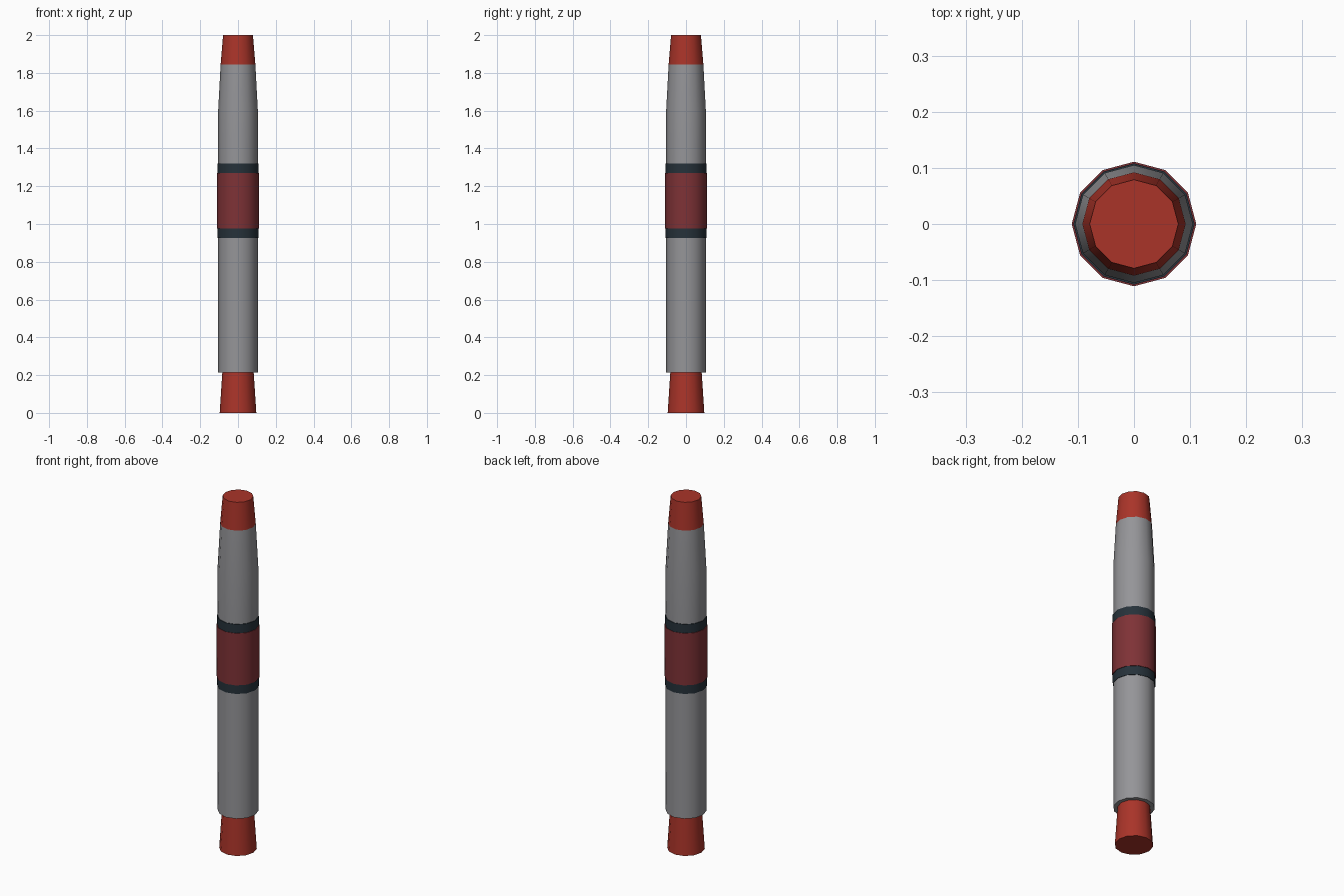
import bpy
import bmesh
import math

cube = bpy.data.objects.get("Cube")
if cube:
    bpy.data.objects.remove(cube, do_unlink=True)

SIDES = 12


def material(name, rgb):
    mat = bpy.data.materials.new(name)
    mat.use_nodes = True
    mat.diffuse_color = (*rgb, 1)
    mat.node_tree.nodes["Principled BSDF"].inputs["Base Color"].default_value = (*rgb, 1)
    return mat


def turned(name, profile, mat):
    """Closed solid turned around z from (radius, height) points."""
    bm = bmesh.new()
    rings = []
    for radius, z in profile:
        angles = [math.tau * i / SIDES for i in range(SIDES)]
        rings.append([bm.verts.new((radius * math.cos(a), radius * math.sin(a), z)) for a in angles])
    for low, high in zip(rings, rings[1:]):
        for i in range(SIDES):
            j = (i + 1) % SIDES
            bm.faces.new((low[i], low[j], high[j], high[i]))
    bm.faces.new(rings[0][::-1])
    bm.faces.new(rings[-1])
    mesh = bpy.data.meshes.new(name)
    bm.to_mesh(mesh)
    bm.free()
    mesh.materials.append(mat)
    obj = bpy.data.objects.new(name, mesh)
    bpy.context.collection.objects.link(obj)
    bpy.ops.object.select_all(action='DESELECT')
    obj.select_set(True)
    bpy.context.view_layer.objects.active = obj
    bpy.ops.object.shade_smooth_by_angle(angle=math.radians(40))
    return obj


grey = material("body grey", (0.30, 0.30, 0.315))
red = material("bright red", (0.40, 0.034, 0.022))
maroon = material("dark red", (0.21, 0.032, 0.037))
slate = material("dark slate", (0.019, 0.031, 0.042))

# Flared tail and tapered nose cap
turned("tail_nozzle", [(0.097, 0), (0.083, 0.215)], red)
turned("nose_cap", [(0.092, 1.845), (0.079, 2.0)], red)

# Long casing, narrowing towards the nose
turned("lower_body", [(0.105, 0.215), (0.105, 0.925)], grey)
turned("upper_body", [(0.105, 1.32), (0.105, 1.6), (0.092, 1.845)], grey)

# Central band between two thin collars
turned("centre_band", [(0.111, 0.975), (0.111, 1.27)], maroon)
for name, z in (("lower_collar", 0.925), ("upper_collar", 1.27)):
    turned(name, [(0.108, z), (0.108, z + 0.05)], slate)
